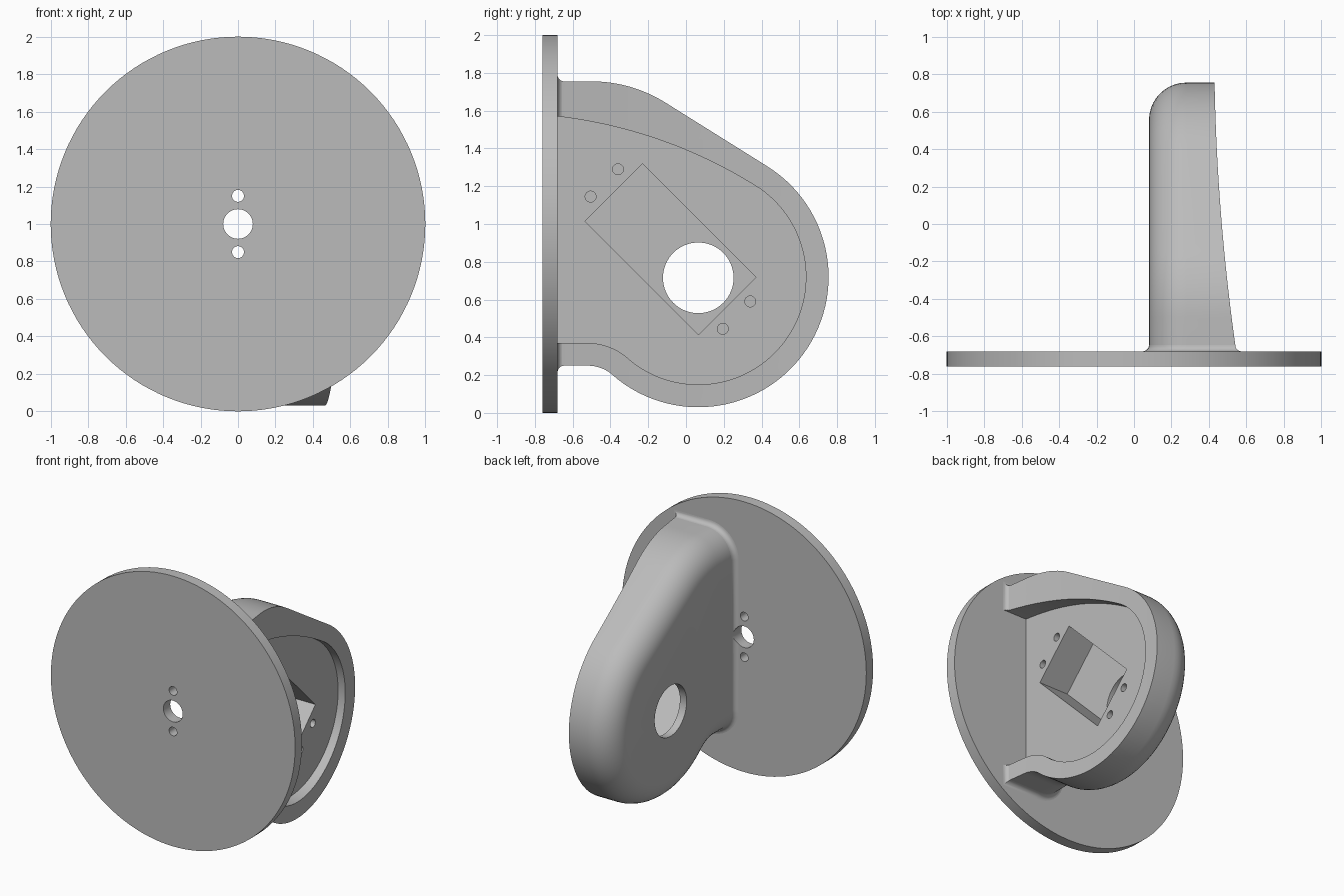
import bpy, bmesh
from math import sin, cos, pi, radians, sqrt, atan2, degrees
from mathutils import Matrix

if "Cube" in bpy.data.objects:
    bpy.data.objects.remove(bpy.data.objects["Cube"])

grey = bpy.data.materials.new("plain grey")
grey.use_nodes = True
grey.diffuse_color = (0.5, 0.5, 0.5, 1)
grey.node_tree.nodes["Principled BSDF"].inputs["Base Color"].default_value = (0.5, 0.5, 0.5, 1)

BACK, FLOOR, ROUND = 0.08, 0.375, 0.2      # closed side, cavity floor, edge rounding
HUB = (0.065, 0.72)                        # centre of the large round end (y, z)
PLATE_Y, FLARE = -0.68, 0.035


def make_object(name, bm):
    bmesh.ops.recalc_face_normals(bm, faces=bm.faces)
    mesh = bpy.data.meshes.new(name)
    bm.to_mesh(mesh)
    bm.free()
    mesh.materials.append(grey)
    ob = bpy.data.objects.new(name, mesh)
    bpy.context.collection.objects.link(ob)
    return ob


def loft(name, rings):
    """Closed solid through rings of equal point count."""
    bm = bmesh.new()
    loops = [[bm.verts.new(p) for p in ring] for ring in rings]
    n = len(loops[0])
    for a, b in zip(loops, loops[1:]):
        for i in range(n):
            j = (i + 1) % n
            bm.faces.new((a[i], a[j], b[j], b[i]))
    bm.faces.new(loops[0])
    bm.faces.new(loops[-1])
    return make_object(name, bm)


def cylinder(name, r, centre, depth, axis, segments=48):
    bm = bmesh.new()
    turn = Matrix.Rotation(pi / 2, 4, 'Y' if axis == 'X' else 'X')
    bmesh.ops.create_cone(bm, cap_ends=True, segments=segments, radius1=r, radius2=r,
                          depth=depth, matrix=Matrix.Translation(centre) @ turn)
    return make_object(name, bm)


def cut(ob, cutter, keep=False):
    mod = ob.modifiers.new("cut", 'BOOLEAN')
    mod.operation, mod.solver, mod.object = 'DIFFERENCE', 'EXACT', cutter
    bpy.context.view_layer.objects.active = ob
    bpy.ops.object.modifier_apply(modifier=mod.name)
    if not keep:
        bpy.data.objects.remove(cutter)


def arc(centre, r, a0, a1, n):
    angles = [radians(a0 + (a1 - a0) * i / n) for i in range(n + 1)]
    return [(centre[0] + r * cos(a), centre[1] + r * sin(a)) for a in angles]


# Lower neck and round end, shared by the shell and its cavity
NECK = (-0.52, 0.05)
NECK_ANGLE = degrees(atan2(HUB[1] - NECK[1], HUB[0] - NECK[0]))


def lower_outline(inset, end_angle, y_end):
    return ([(y_end, NECK[1] + 0.2 + inset)]
            + arc(NECK, 0.2 + inset, 90, NECK_ANGLE, 10)
            + arc(HUB, 0.69 - inset, NECK_ANGLE - 180, end_angle, 56)[1:])


def shell_outline(inset):
    r_top = 0.737
    return (lower_outline(inset, 58, -0.7)
            + arc((-0.5, 1.755 - r_top), r_top - inset, 58, 90, 14)
            + [(-0.7, 1.755 - inset)])


# Shell body with a rounded closed side
rings = []
for k in range(11):
    t = k / 10 * pi / 2
    x = BACK + ROUND * (1 - cos(t))
    rings.append([(x, y, z) for y, z in shell_outline(ROUND * (1 - sin(t)))])
rings.append([(0.7, y, z) for y, z in shell_outline(0)])
shell = loft("motor_shell", rings)

# Curved open rim
rim = []
for i in range(25):
    y = 0.85 - 1.65 * i / 24
    t = max(0, (0.76 - y) / 1.4)
    rim.append((0.43 + 0.025 * t + 0.085 * t * t, y))
rim += [(0.9, -0.8), (0.9, 0.85)]
cut(shell, loft("rim_cutter", [[(x, y, z) for x, y in rim] for z in (-0.2, 2.2)]))

# Shallow cavity
cavity = lower_outline(0.12, 55, -0.8)
start, ctrl, end = cavity[-1], (-0.1, 1.5), (-0.68, 1.57)
for i in range(1, 21):
    t = i / 20
    cavity.append(tuple((1 - t) ** 2 * a + 2 * t * (1 - t) * b + t * t * c
                        for a, b, c in zip(start, ctrl, end)))
cavity.append((-0.8, 1.58))
cut(shell, loft("cavity_cutter", [[(x, y, z) for y, z in cavity] for x in (FLOOR, 0.95)]))

# Tilted rectangular pocket, shaft hole and screw holes
bm = bmesh.new()
place = Matrix.Translation((0.285, -0.0825, 0.867)) @ Matrix.Rotation(radians(-45), 4, 'X')
bmesh.ops.create_cube(bm, size=1, matrix=place @ Matrix.Diagonal((0.3, 0.85, 0.43, 1)))
cut(shell, make_object("pocket_cutter", bm))
cut(shell, cylinder("shaft_cutter", 0.187, (0.2, 0.065, 0.715), 0.5, 'X', 64))
for y, z in ((-0.36, 1.29), (-0.505, 1.145), (0.34, 0.59), (0.195, 0.445)):
    cut(shell, cylinder("screw_cutter", 0.029, (0.33, y, z), 0.3, 'X', 24))

# Flared foot where the shell meets the plate: (x, z, normal x, normal z)
section = [(0.54, 1.57, 1, 0), (0.54, 1.755, 1, 1)]
for z, a0 in ((1.555, 90), (0.45, 180)):
    for i in range(11):
        a = radians(a0 + 9 * i)
        section.append((BACK + ROUND + ROUND * cos(a), z + ROUND * sin(a), cos(a), sin(a)))
section += [(0.54, 0.25, 1, -1), (0.54, 0.37, 1, 0), (0.37, 0.37, 0, 0), (0.37, 1.57, 0, 0)]
rings = []
for k in range(8):
    a = min(k, 6) / 6 * pi / 2
    grow = FLARE * (1 - cos(a))
    y = PLATE_Y + FLARE * (1 - sin(a)) - (0.02 if k == 7 else 0)
    rings.append([(x + nx * grow, y, z + nz * grow) for x, z, nx, nz in section])
foot = loft("shell_foot", rings)

# Round mounting plate
plate = cylinder("mounting_plate", 1.0, (0, -0.72, 1), 0.08, 'Y', 128)
for r, z in ((0.079, 1.0), (0.032, 1.15), (0.032, 0.85)):
    hole = cylinder("plate_hole_cutter", r, (0, -0.72, z), 0.3, 'Y', 40)
    if z == 1.0:
        cut(foot, hole, keep=True)
    cut(plate, hole)

for ob in (shell, foot, plate):
    bpy.ops.object.select_all(action='DESELECT')
    ob.select_set(True)
    bpy.context.view_layer.objects.active = ob
    bpy.ops.object.shade_smooth_by_angle(angle=radians(30))
